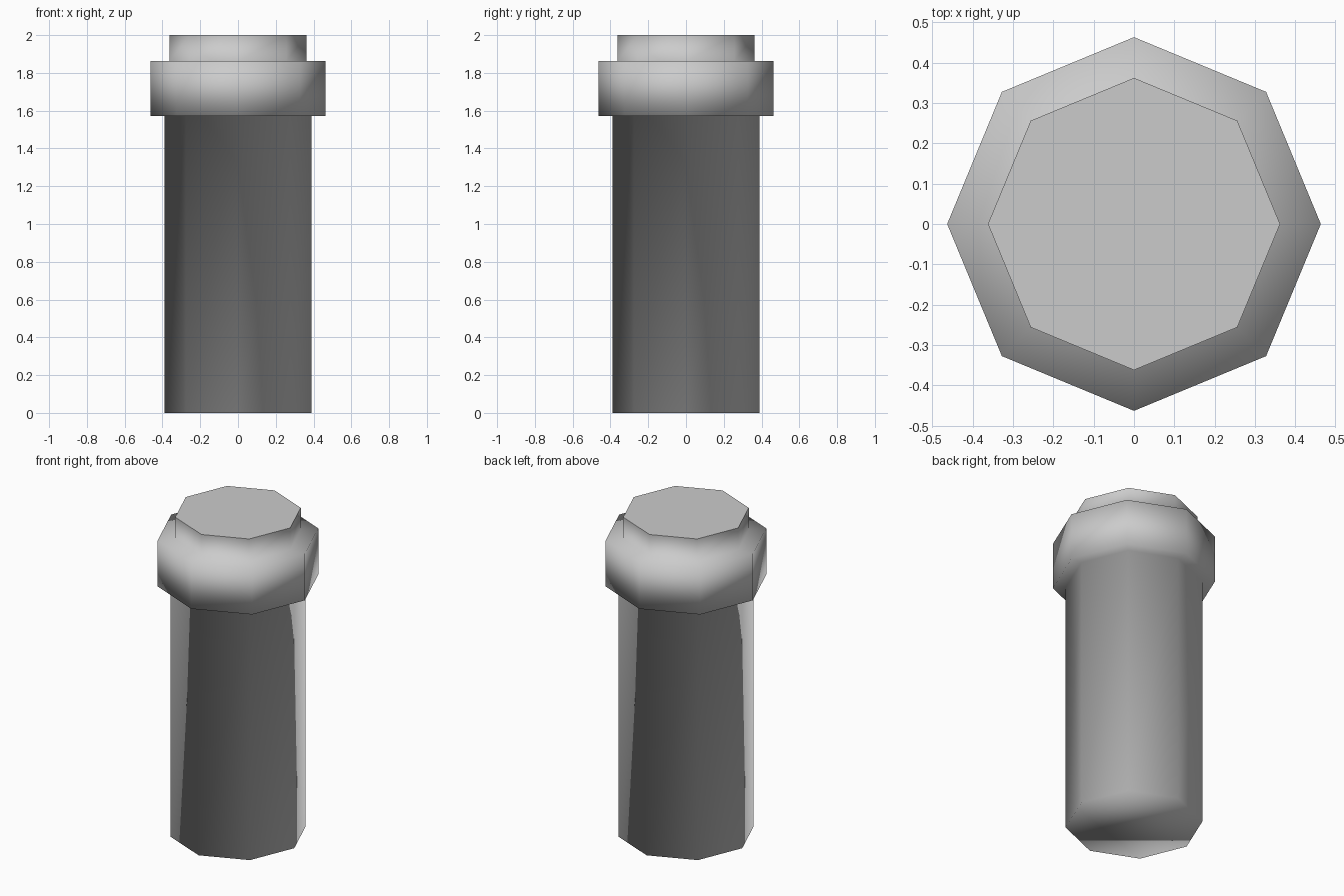
import bpy
import bmesh
from math import cos, sin, tau

SIDES = 8

if "Cube" in bpy.data.objects:
    bpy.data.objects.remove(bpy.data.objects["Cube"], do_unlink=True)

# One plain grey for the whole post
grey = bpy.data.materials.new("light_grey")
grey.use_nodes = True
colour = (0.6, 0.6, 0.6, 1)
grey.diffuse_color = colour
grey.node_tree.nodes["Principled BSDF"].inputs["Base Color"].default_value = colour

# Profile from the foot up: shaft, collar, neck (radius, height)
profile = [
    (0.39, 0), (0.39, 1.573),
    (0.463, 1.573), (0.463, 1.863),
    (0.362, 1.863), (0.362, 2),
]

bm = bmesh.new()
rings = []
for radius, height in profile:
    rings.append([
        bm.verts.new((radius * cos(tau * i / SIDES), radius * sin(tau * i / SIDES), height))
        for i in range(SIDES)
    ])

# Walls and collar steps, softly shaded
for low, high in zip(rings, rings[1:]):
    for i in range(SIDES):
        j = (i + 1) % SIDES
        bm.faces.new((low[i], low[j], high[j], high[i])).smooth = True

# Soft underside and crisp flat top
bm.faces.new(rings[0][::-1]).smooth = True
top = bm.faces.new(rings[-1])
top.smooth = False
for edge in top.edges:
    edge.smooth = False

mesh = bpy.data.meshes.new("collared_post")
bm.to_mesh(mesh)
bm.free()
mesh.materials.append(grey)
post = bpy.data.objects.new("collared_post", mesh)
bpy.context.collection.objects.link(post)
